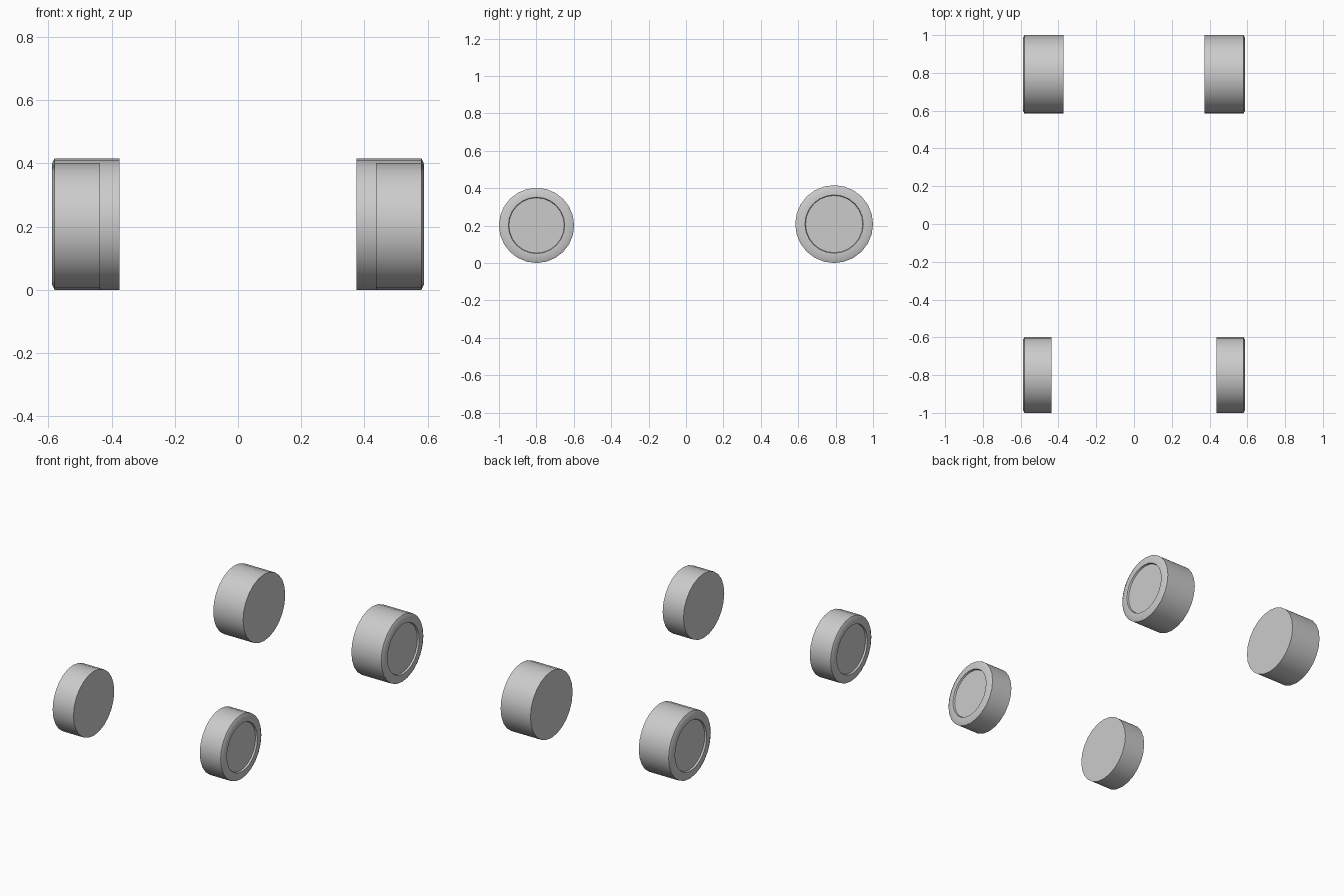
import bpy, bmesh, math

if "Cube" in bpy.data.objects:
    bpy.data.objects.remove(bpy.data.objects["Cube"])

SEGMENTS = 24
OUTER = 0.588


def wheel(name, side, y, radius, inner_x):
    # Half-profile (x, radius): flat inner cap, tread, bevel, side wall, recessed hub
    profile = [(inner_x, radius), (OUTER - 0.008, radius),
               (OUTER, radius * 0.92), (OUTER, radius * 0.75),
               (OUTER - 0.011, radius * 0.735)]
    bm = bmesh.new()
    rings = []
    for x, r in profile:
        rings.append([bm.verts.new((side * x,
                                    y + r * math.cos(math.tau * i / SEGMENTS),
                                    radius + r * math.sin(math.tau * i / SEGMENTS)))
                      for i in range(SEGMENTS)])
    for a, b in zip(rings, rings[1:]):
        for i in range(SEGMENTS):
            j = (i + 1) % SEGMENTS
            bm.faces.new((a[i], a[j], b[j], b[i]))
    bm.faces.new(rings[0])
    bm.faces.new(rings[-1])
    bmesh.ops.recalc_face_normals(bm, faces=bm.faces[:])
    mesh = bpy.data.meshes.new(name)
    bm.to_mesh(mesh)
    bm.free()
    obj = bpy.data.objects.new(name, mesh)
    bpy.context.collection.objects.link(obj)
    bpy.ops.object.select_all(action='DESELECT')
    obj.select_set(True)
    bpy.context.view_layer.objects.active = obj
    bpy.ops.object.shade_smooth_by_angle(angle=math.radians(40))


# Narrow front pair and wider, slightly larger rear pair
for label, side in (("left", -1), ("right", 1)):
    wheel("front_wheel_" + label, side, -0.799, 0.201, 0.436)
    wheel("rear_wheel_" + label, side, 0.792, 0.208, 0.374)
